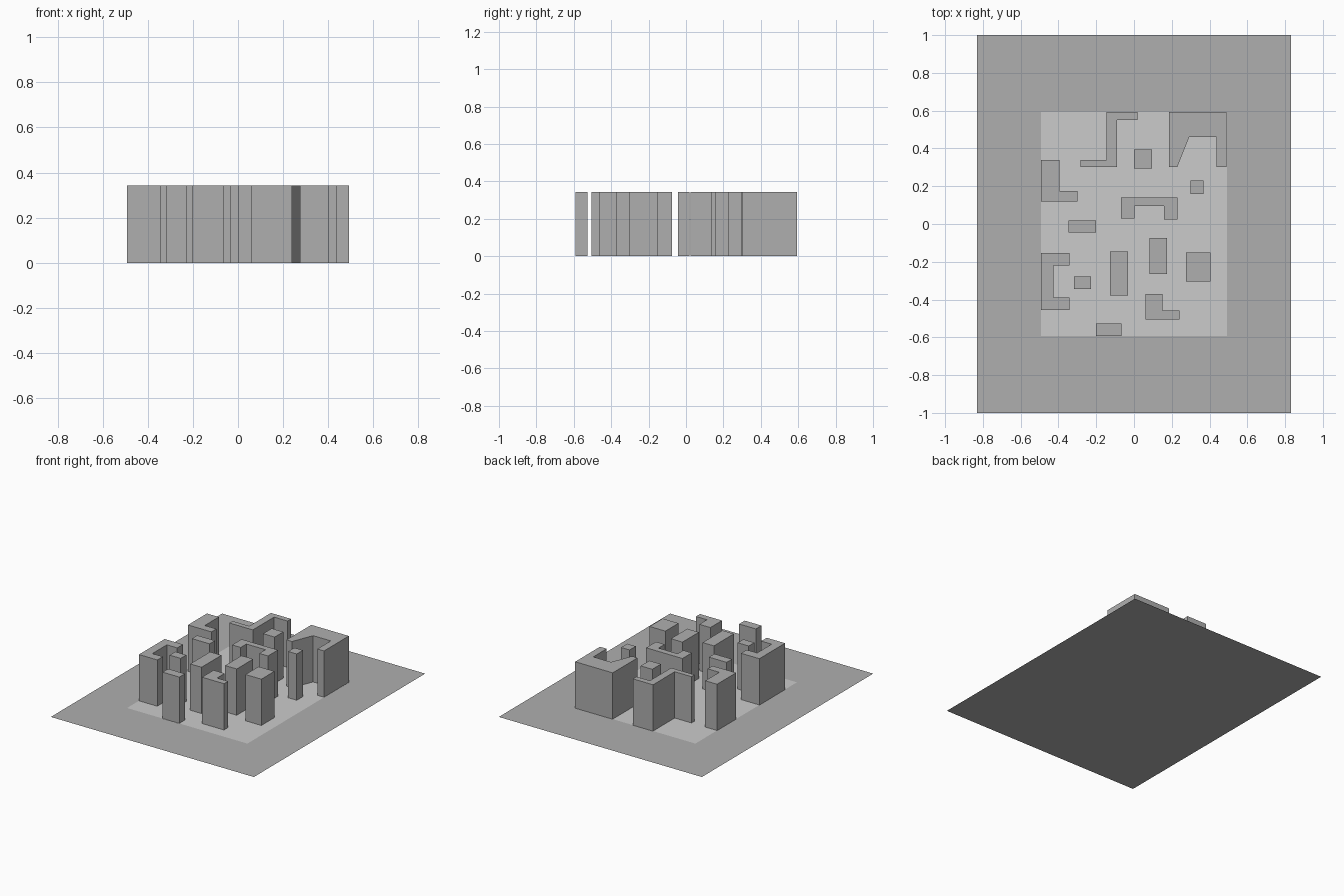
import bpy

H = 0.343
SHIFT_X, SHIFT_Y = 0.004, -0.004  # small offset of the whole estate

mat = bpy.data.materials.new("dark_grey")
mat.diffuse_color = (0.43, 0.43, 0.43, 1)


def prism(name, pts, height, z=0.0):
    """Closed block extruded up from a clockwise outline, or a flat sheet if height is 0."""
    n = len(pts)
    pts = pts[::-1]  # make counter-clockwise
    verts = [(x, y, z) for x, y in pts]
    faces = [tuple(range(n))]
    if height:
        verts = [(x + SHIFT_X, y + SHIFT_Y, h) for h in (z, z + height) for x, y in pts]
        faces = [tuple(reversed(range(n))), tuple(range(n, 2 * n))]
        faces += [(i, (i + 1) % n, (i + 1) % n + n, i + n) for i in range(n)]
    mesh = bpy.data.meshes.new(name)
    mesh.from_pydata(verts, [], faces)
    obj = bpy.data.objects.new(name, mesh)
    bpy.context.collection.objects.link(obj)
    return obj


def rect(x0, x1, y0, y1):
    return [(x0, y1), (x1, y1), (x1, y0), (x0, y0)]


# Dark ground sheet and the lighter building plot
prism("ground_sheet", rect(-0.83, 0.83, -1, 1), 0).data.materials.append(mat)
prism("building_plot", rect(-0.492, 0.492, -0.593, 0.593), 0, 0.001)

# Rectangular towers: x0, x1, y0, y1
towers = [
    (-0.005, 0.09, 0.298, 0.399),
    (0.295, 0.365, 0.163, 0.235),
    (-0.35, -0.205, -0.04, 0.023),
    (-0.13, -0.037, -0.375, -0.142),
    (0.077, 0.172, -0.262, -0.07),
    (0.27, 0.40, -0.30, -0.147),
    (-0.322, -0.232, -0.34, -0.274),
    (-0.206, -0.069, -0.588, -0.523),
]
for i, t in enumerate(towers):
    prism(f"tower_{i + 1}", rect(*t), H).data.materials.append(mat)

# Angled blocks with L, U, C and Z shaped plans
blocks = {
    "z_block": [(-0.15, 0.597), (0.015, 0.597), (0.015, 0.555), (-0.095, 0.555),
                (-0.095, 0.307), (-0.287, 0.307), (-0.287, 0.344), (-0.15, 0.344)],
    "corner_block": [(0.18, 0.597), (0.487, 0.597), (0.487, 0.307), (0.432, 0.307),
                     (0.432, 0.464), (0.288, 0.464), (0.225, 0.307), (0.18, 0.307)],
    "west_l_block": [(-0.496, 0.344), (-0.399, 0.344), (-0.399, 0.18),
                     (-0.304, 0.18), (-0.304, 0.122), (-0.496, 0.122)],
    "u_block": [(-0.072, 0.143), (0.225, 0.143), (0.225, 0.027), (0.154, 0.027),
                (0.154, 0.099), (-0.002, 0.099), (-0.002, 0.033), (-0.072, 0.033)],
    "c_block": [(-0.496, -0.15), (-0.346, -0.15), (-0.346, -0.217), (-0.431, -0.217),
                (-0.431, -0.386), (-0.346, -0.386), (-0.346, -0.45), (-0.496, -0.45)],
    "south_l_block": [(0.056, -0.366), (0.146, -0.366), (0.146, -0.455),
                      (0.236, -0.455), (0.236, -0.502), (0.056, -0.502)],
}
for name, pts in blocks.items():
    prism(name, pts, H).data.materials.append(mat)
